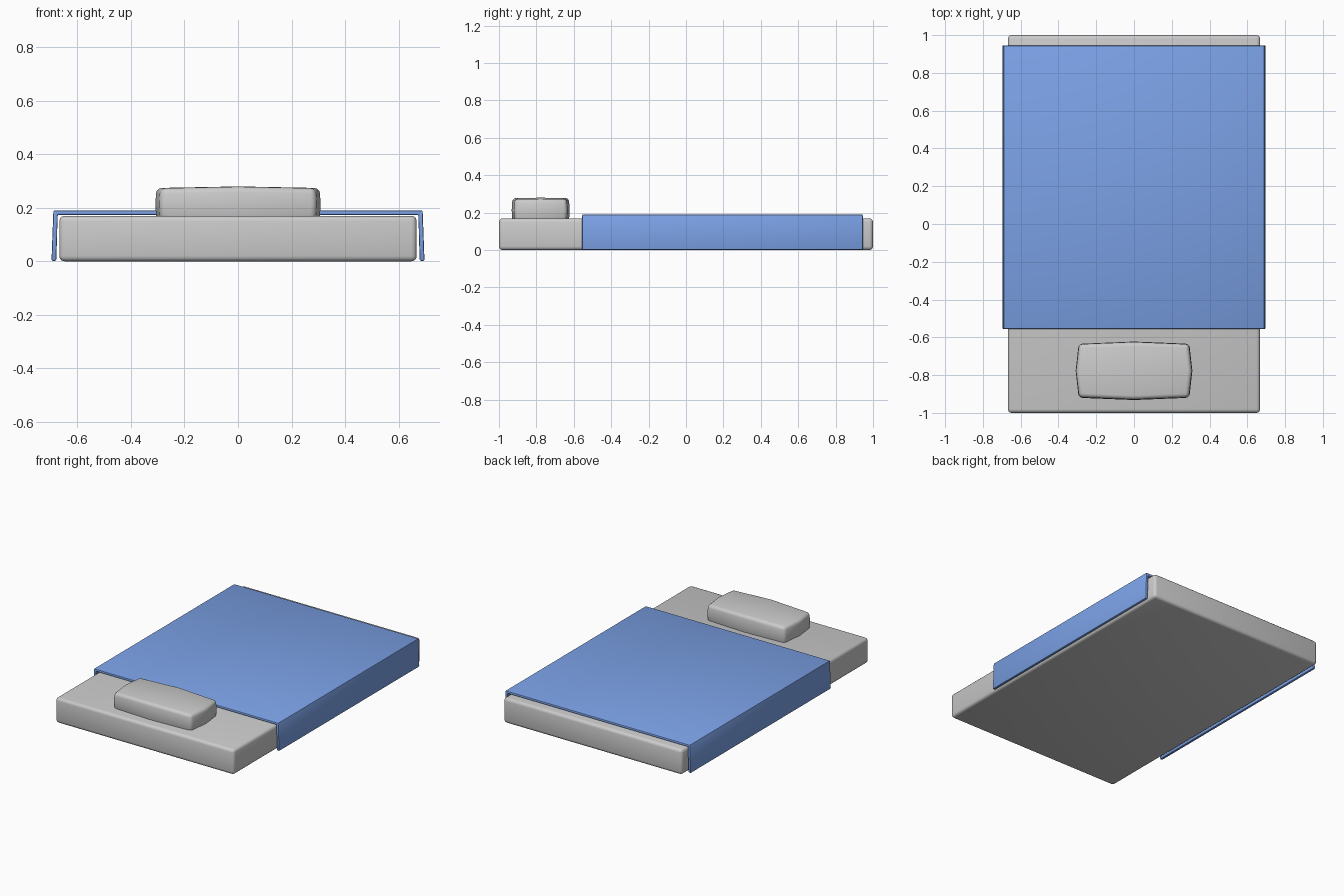
import bpy, bmesh, math

if "Cube" in bpy.data.objects:
    bpy.data.objects.remove(bpy.data.objects["Cube"])


def make_object(name, bm, bevel, segments):
    """Turn a bmesh into a bevelled, smooth-by-angle object."""
    bmesh.ops.recalc_face_normals(bm, faces=bm.faces)
    mesh = bpy.data.meshes.new(name)
    bm.to_mesh(mesh)
    bm.free()
    obj = bpy.data.objects.new(name, mesh)
    bpy.context.collection.objects.link(obj)
    mod = obj.modifiers.new("rounded_edges", 'BEVEL')
    mod.width = bevel
    mod.segments = segments
    mod.limit_method = 'ANGLE'
    mod.angle_limit = math.radians(40)
    bpy.ops.object.select_all(action='DESELECT')
    obj.select_set(True)
    bpy.context.view_layer.objects.active = obj
    bpy.ops.object.modifier_apply(modifier=mod.name)
    bpy.ops.object.shade_smooth_by_angle(angle=math.radians(35))
    return obj


def box(size, center):
    bm = bmesh.new()
    bmesh.ops.create_cube(bm, size=1)
    bmesh.ops.scale(bm, vec=size, verts=bm.verts)
    bmesh.ops.translate(bm, vec=center, verts=bm.verts)
    return bm


# Mattress slab
make_object("mattress", box((1.336, 2.0, 0.17), (0, 0, 0.085)), 0.02, 3)

# Blanket: folded sheet profile, flaring slightly at the hem, extruded along y
half = [(0.69, 0.19), (0.697, 0.002), (0.679, 0.002), (0.674, 0.174)]
profile = half + [(-x, z) for x, z in reversed(half)]
bm = bmesh.new()
face = bm.faces.new([bm.verts.new((x, -0.555, z)) for x, z in profile])
ext = bmesh.ops.extrude_face_region(bm, geom=[face])
moved = [v for v in ext["geom"] if isinstance(v, bmesh.types.BMVert)]
bmesh.ops.translate(bm, vec=(0, 1.5, 0), verts=moved)
blanket = make_object("blanket", bm, 0.005, 2)
blue = bpy.data.materials.new("blanket_blue")
blue.diffuse_color = (0.2, 0.36, 0.8, 1)
blue.use_nodes = True
blue.node_tree.nodes["Principled BSDF"].inputs["Base Color"].default_value = blue.diffuse_color
blanket.data.materials.append(blue)

# Pillow: halved box whose outer edges and corners are pulled in
bm = box((2, 2, 2), (0, 0, 0))
bmesh.ops.subdivide_edges(bm, edges=bm.edges[:], cuts=1, use_grid_fill=True)
for v in bm.verts:
    x, y, z = v.co
    v.co = (x * (0.309 - 0.016 * abs(y) - 0.004 * abs(z)),
            y * (0.155 - 0.012 * abs(x) - 0.004 * abs(z)),
            z * (0.067 - 0.006 * abs(x) - 0.001 * abs(y)))
bmesh.ops.translate(bm, vec=(0, -0.777, 0.213), verts=bm.verts)
make_object("pillow", bm, 0.02, 3)
